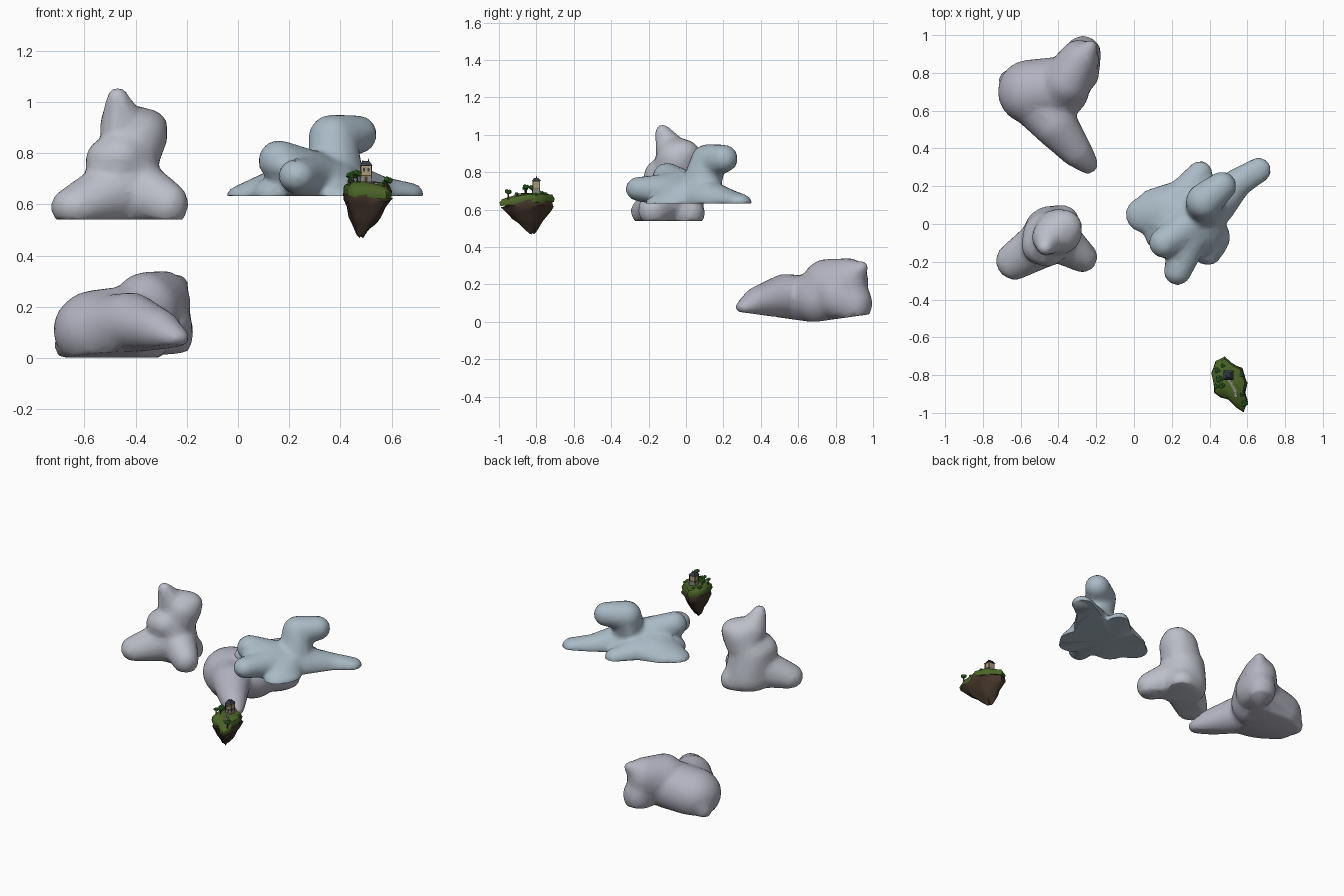
import bpy, bmesh, math, random
from mathutils import Matrix, Vector

if "Cube" in bpy.data.objects:
    bpy.data.objects.remove(bpy.data.objects["Cube"])

random.seed(4)


def material(name, rgb):
    m = bpy.data.materials.new(name)
    m.diffuse_color = (*rgb, 1)
    m.use_nodes = True
    m.node_tree.nodes["Principled BSDF"].inputs["Base Color"].default_value = m.diffuse_color
    return m


MIST = material("mist", (0.50, 0.52, 0.58))
LILAC = material("lilac", (0.45, 0.45, 0.53))
BLUE = material("blue_mist", (0.40, 0.49, 0.56))
GRASS = material("grass", (0.07, 0.13, 0.02))
ROCK = material("rock", (0.06, 0.038, 0.025))
LEAF = material("leaf", (0.05, 0.23, 0.03))
WOOD = material("wood", (0.09, 0.05, 0.03))
WALL = material("wall", (0.40, 0.33, 0.20))
SLATE = material("slate", (0.04, 0.045, 0.06))
STONE = material("stone", (0.25, 0.24, 0.22))


def add(name, bm, mat):
    me = bpy.data.meshes.new(name)
    bm.to_mesh(me)
    bm.free()
    ob = bpy.data.objects.new(name, me)
    bpy.context.collection.objects.link(ob)
    me.materials.append(mat)
    return ob


def smooth(ob, deg=40):
    bpy.ops.object.select_all(action='DESELECT')
    ob.select_set(True)
    bpy.context.view_layer.objects.active = ob
    bpy.ops.object.shade_smooth_by_angle(angle=math.radians(deg))


def bake(ob):
    dg = bpy.context.evaluated_depsgraph_get()
    me = bpy.data.meshes.new_from_object(ob.evaluated_get(dg))
    ob.modifiers.clear()
    ob.data = me


def cloud(name, chains, floor, mat):
    """Blend chains of ellipsoids (x, y, z, radius, height) and flatten the underside."""
    bm = bmesh.new()
    for chain in chains:
        for a, b in zip(chain, chain[1:]):
            for i in range(7):
                x, y, z, r, h = (p + (q - p) * i / 6 for p, q in zip(a, b))
                s = Matrix.Diagonal((r + .007, r + .007, h + .007, 1))
                bmesh.ops.create_icosphere(bm, subdivisions=3, radius=1,
                                           matrix=Matrix.Translation((x, y, z)) @ s)
    ob = add(name, bm, mat)
    rm = ob.modifiers.new("blend", 'REMESH')
    rm.mode = 'VOXEL'
    rm.voxel_size = 0.014
    sm = ob.modifiers.new("soften", 'SMOOTH')
    sm.factor = 0.5
    sm.iterations = 10
    bake(ob)
    for v in ob.data.vertices:
        v.co.z = max(v.co.z, floor(v.co.y))
    ob.modifiers.new("low_poly", 'DECIMATE').ratio = 0.15
    bake(ob)
    smooth(ob, 50)


# Tall cloud
cloud("tall_cloud", [
    [(-.63, -.195, .59, .095, .075), (-.45, -.08, .66, .13, .13)],
    [(-.275, -.175, .60, .075, .085), (-.42, -.07, .67, .12, .12)],
    [(-.44, -.05, .60, .14, .10), (-.38, .01, .58, .085, .08)],
    [(-.44, -.05, .62, .14, .12), (-.45, -.07, .76, .135, .10)],
    [(-.44, -.06, .76, .12, .1), (-.395, -.04, .87, .115, .105)],
    [(-.42, -.05, .89, .10, .09), (-.37, -.02, .90, .09, .07)],
    [(-.45, -.07, .9, .085, .085), (-.47, -.125, 1.015, .036, .035)],
    [(-.49, -.11, .77, .10, .09), (-.46, -.12, .78, .10, .09)],
], lambda y: .54, MIST)

# Low cloud
cloud("low_cloud", [
    [(-.55, .70, .11, .165, .15), (-.40, .72, .13, .16, .15)],
    [(-.36, .75, .18, .13, .15), (-.29, .87, .21, .10, .125)],
    [(-.50, .65, .10, .15, .14), (-.42, .53, .14, .115, .11),
     (-.31, .39, .11, .08, .075), (-.245, .32, .08, .05, .035)],
    [(-.23, .94, .29, .03, .03), (-.29, .85, .22, .09, .1)],
    [(-.27, .90, .10, .09, .11), (-.29, .80, .14, .10, .12)],
    [(-.66, .76, .05, .05, .06), (-.55, .72, .1, .1, .1)],
], lambda y: max(.002, .14 * abs(y - .68) - .002), LILAC)

# Wide flat cloud
cloud("wide_cloud", [
    [(.05, .05, .635, .09, .04), (.2, .05, .66, .14, .08), (.34, 0, .67, .14, .10)],
    [(.09, .12, .635, .06, .04), (.26, .14, .65, .09, .08), (.35, .27, .635, .06, .05)],
    [(.42, .1, .66, .11, .10), (.55, .22, .645, .07, .06), (.66, .285, .64, .062, .04)],
    [(.34, -.05, .65, .12, .10), (.39, -.07, .635, .115, .05), (.39, -.14, .63, .075, .04)],
    [(.15, -.05, .64, .09, .06), (.25, -.05, .66, .1, .08)],
    [(.3, -.05, .70, .10, .09), (.23, -.25, .71, .068, .06)],
    [(.3, 0, .72, .09, .08), (.16, -.1, .77, .075, .075)],
    [(.38, .08, .72, .10, .10), (.37, .12, .86, .09, .085), (.465, .2, .872, .072, .07)],
], lambda y: .633, BLUE)

# Floating island: outline lofted down to a tip
OUTLINE = [(.48, -.705), (.525, -.74), (.57, -.765), (.6, -.84), (.585, -.89), (.6, -.94),
           (.58, -.997), (.535, -.965), (.5, -.93), (.455, -.915), (.425, -.895),
           (.42, -.84), (.41, -.79), (.435, -.73)]
TIP = Vector((.478, -.82))


def loft(name, levels, mat, jitter):
    """Stack scaled copies of the outline; levels are (scale, z, tilt along y)."""
    bm = bmesh.new()
    rings = []
    for s, z, tilt in levels:
        ring = []
        for p in OUTLINE:
            k = s * (1 + random.uniform(-jitter, jitter))
            xy = TIP + (Vector(p) - TIP) * k
            dz = tilt * min(0, xy.y + .86) + random.uniform(-jitter, jitter) * .1
            ring.append(bm.verts.new((xy.x, xy.y, z + dz)))
        rings.append(ring)
    n = len(OUTLINE)
    for a, b in zip(rings, rings[1:]):
        for i in range(n):
            bm.faces.new((a[i], a[(i + 1) % n], b[(i + 1) % n], b[i]))
    for ring in (rings[0], rings[-1]):
        c = bm.verts.new(sum((v.co for v in ring), Vector()) / n)
        for i in range(n):
            bm.faces.new((ring[i], ring[(i + 1) % n], c))
    bmesh.ops.recalc_face_normals(bm, faces=bm.faces)
    return add(name, bm, mat)


smooth(loft("island_rock", [(.94, .65, .25), (.97, .62, .05), (.86, .595, -.05), (.66, .555, 0),
                            (.47, .525, 0), (.22, .49, 0), (.08, .477, 0)], ROCK, .09), 50)
smooth(loft("island_grass", [(.97, .64, .15), (1.0, .66, .18), (.9, .679, .18),
                             (.45, .686, .1)], GRASS, .04), 50)


def cone(name, loc, r1, r2, h, mat, seg=8, turn=0.0):
    bm = bmesh.new()
    bmesh.ops.create_cone(bm, cap_ends=True, segments=seg, radius1=r1, radius2=r2, depth=h,
                          matrix=Matrix.Translation((loc[0], loc[1], loc[2] + h / 2))
                          @ Matrix.Rotation(turn, 4, 'Z'))
    return add(name, bm, mat)


def box(name, loc, size, mat):
    bm = bmesh.new()
    bmesh.ops.create_cube(bm, size=1, matrix=Matrix.Translation(loc) @ Matrix.Diagonal((*size, 1)))
    return add(name, bm, mat)


# House with timber posts, windows, roof and spire
HX, HY, Q = .5, -.8, math.pi / 4
box("house_base", (HX, HY, .695), (.044, .040, .03), STONE)
box("house_walls", (HX, HY, .728), (.042, .036, .05), WALL)
for sx in (-1, 1):
    for sy in (-1, 1):
        box("house_post", (HX + sx * .021, HY + sy * .018, .728), (.005, .005, .05), WOOD)
    box("house_window", (HX + sx * .009, HY - .0185, .735), (.008, .002, .014), SLATE)
for z in (.712, .751):
    box("house_beam", (HX, HY, z), (.046, .040, .004), WOOD)
box("house_door", (HX, HY - .0205, .698), (.011, .003, .022), WOOD)
cone("house_roof", (HX, HY, .752), .036, .016, .017, SLATE, 4, Q)
cone("house_spire", (HX + .01, HY, .762), .004, .001, .017, SLATE, 6)
box("house_chimney", (HX - .013, HY + .008, .761), (.007, .007, .018), STONE)

# Stone path
for i in range(7):
    box("path_stone", (.505 + .035 * math.sin(i / 6 * 1.5), -.83 - i * .0135, .685 - .0008 * i),
        (.014, .013, .008), STONE)

# Trees and bushes
TREES = [(.45, -.82, .716, .018), (.465, -.855, .722, .016), (.435, -.86, .712, .014),
         (.585, -.95, .695, .017), (.57, -.905, .685, .009), (.44, -.775, .69, .014),
         (.47, -.75, .685, .010), (.57, -.8, .682, .010)]
for x, y, z, r in TREES:
    cone("tree_trunk", (x, y, .655), .005, .003, z - .655, WOOD, 6)
    bm = bmesh.new()
    for k in range(3):
        off = Vector((math.cos(k * 2.1), math.sin(k * 2.1), .3 * (k - 1))) * r * .5
        bmesh.ops.create_icosphere(bm, subdivisions=1, radius=r * .75,
                                   matrix=Matrix.Translation(Vector((x, y, z)) + off))
    add("tree_crown", bm, LEAF)
